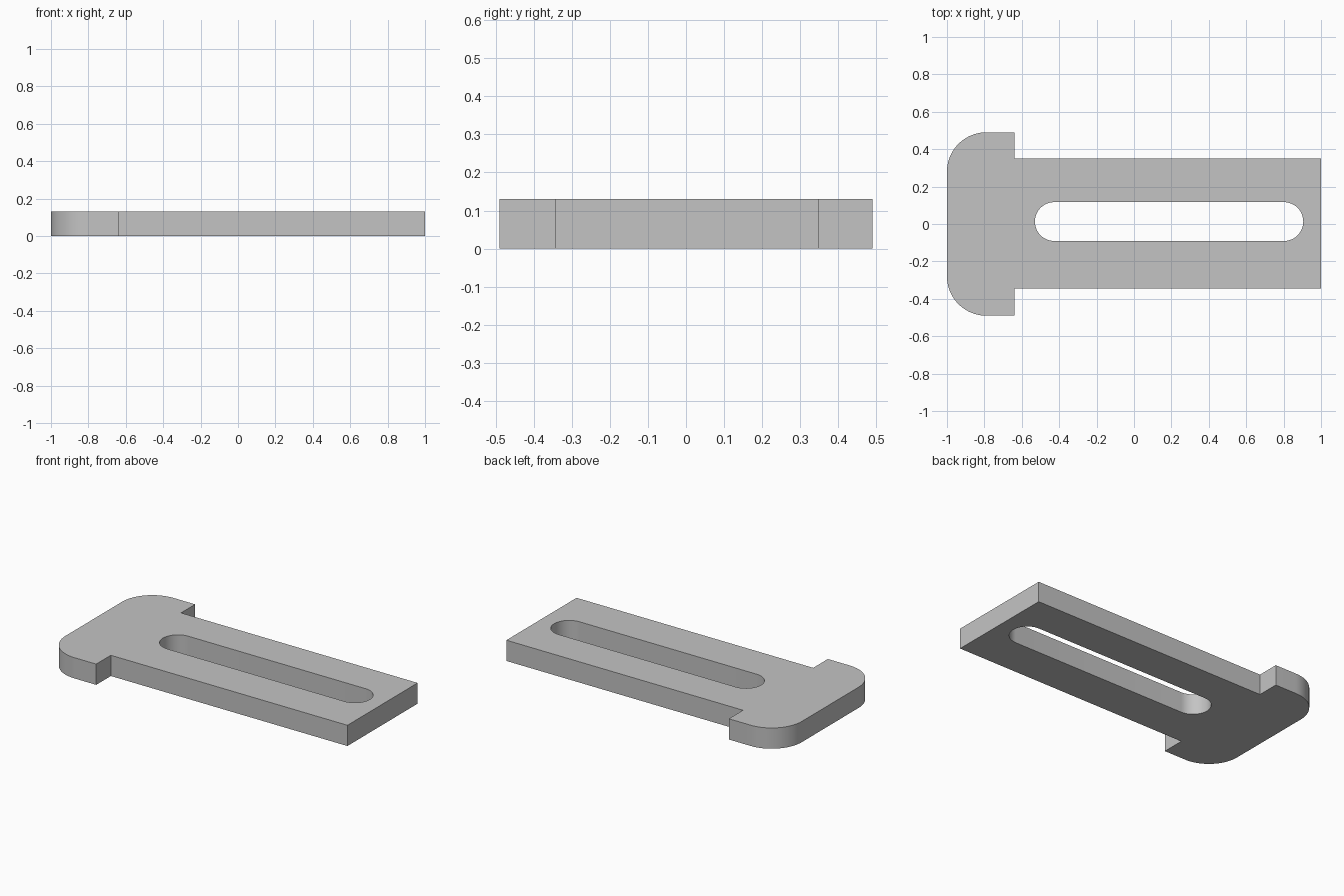
import bpy
import bmesh
from math import cos, sin, pi, radians

cube = bpy.data.objects.get("Cube")
if cube:
    bpy.data.objects.remove(cube, do_unlink=True)

THICKNESS = 0.13


def arc(cx, cy, r, start, end, steps=24):
    """Points along an arc, angles in degrees."""
    angles = [radians(start + (end - start) * i / steps) for i in range(steps + 1)]
    return [(cx + r * cos(a), cy + r * sin(a)) for a in angles]


def add_loop(bm, points):
    """Closed ring of edges at the base height."""
    verts = [bm.verts.new((x, y, 0)) for x, y in points]
    return [bm.edges.new((a, b)) for a, b in zip(verts, verts[1:] + verts[:1])]


# Outline: straight arm with a wider head rounded at its outer corners
arm_front, arm_back, neck, head, corner = -0.345, 0.35, -0.64, 0.49, 0.21
outline = [(1, arm_front), (1, arm_back), (neck, arm_back), (neck, head)]
outline += arc(-1 + corner, head - corner, corner, 90, 180)
outline += arc(-1 + corner, corner - head, corner, 180, 270)
outline += [(neck, -head), (neck, arm_front)]

# Long slot with round ends
slot_y, slot_r = 0.013, 0.104
slot = arc(0.905 - slot_r, slot_y, slot_r, -90, 90)
slot += arc(-0.53 + slot_r, slot_y, slot_r, 90, 270)

# Fill between the loops and extrude to thickness
bm = bmesh.new()
edges = add_loop(bm, outline) + add_loop(bm, slot)
bmesh.ops.triangle_fill(bm, use_beauty=True, use_dissolve=False, edges=edges)
result = bmesh.ops.extrude_face_region(bm, geom=bm.faces[:], use_keep_orig=True)
top = [g for g in result["geom"] if isinstance(g, bmesh.types.BMVert)]
bmesh.ops.translate(bm, verts=top, vec=(0, 0, THICKNESS))
bmesh.ops.recalc_face_normals(bm, faces=bm.faces[:])

mesh = bpy.data.meshes.new("slotted_plate")
bm.to_mesh(mesh)
bm.free()
plate = bpy.data.objects.new("slotted_plate", mesh)
bpy.context.collection.objects.link(plate)

# Plain grey material
grey = bpy.data.materials.new("plain_grey")
grey.use_nodes = True
colour = (0.55, 0.55, 0.55, 1)
grey.diffuse_color = colour
grey.node_tree.nodes["Principled BSDF"].inputs["Base Color"].default_value = colour
mesh.materials.append(grey)

# Smooth round walls, sharp rims
bpy.ops.object.select_all(action="DESELECT")
plate.select_set(True)
bpy.context.view_layer.objects.active = plate
bpy.ops.object.shade_smooth_by_angle(angle=radians(30))
